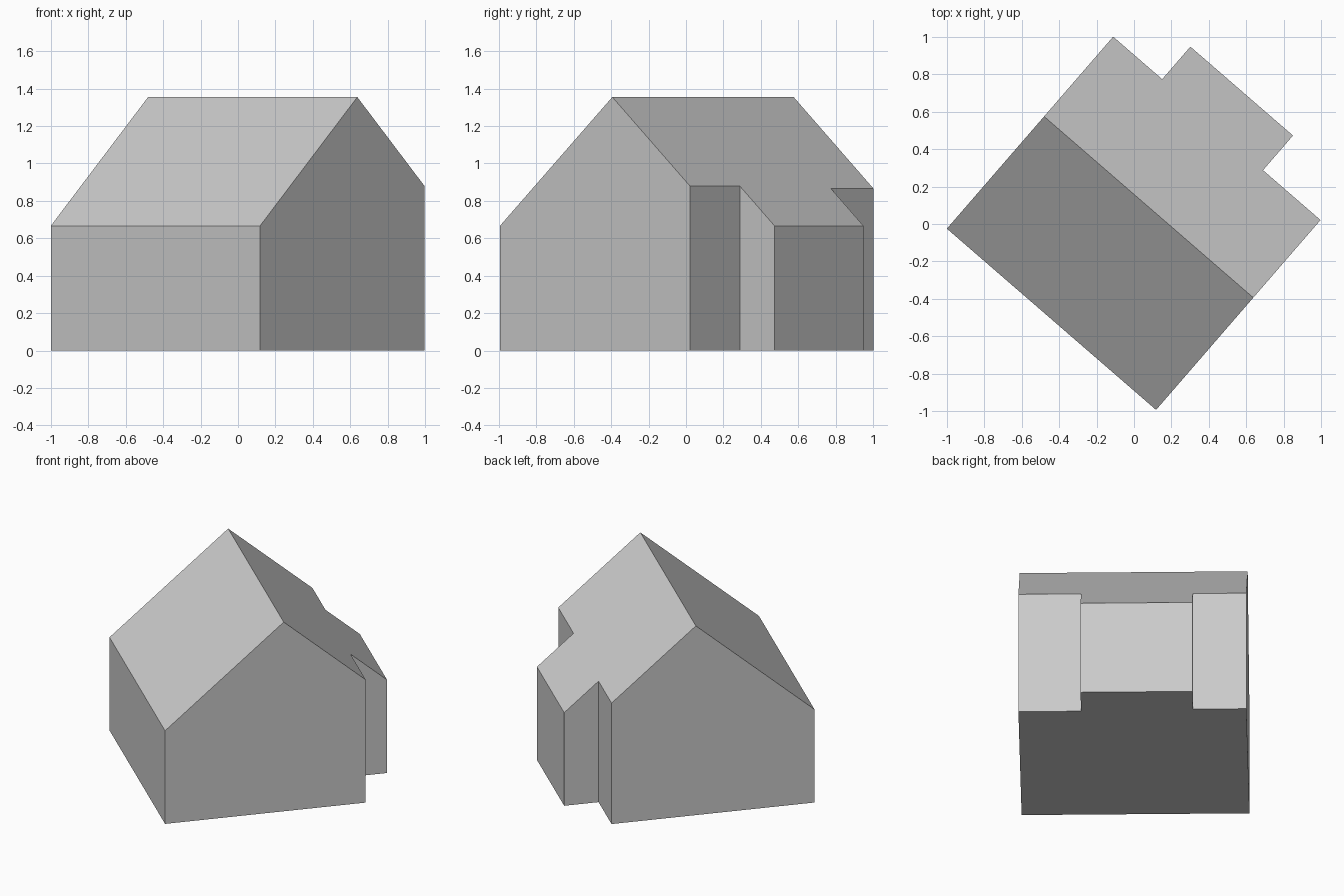
import bpy, bmesh, math
from mathutils import Matrix

if "Cube" in bpy.data.objects:
    bpy.data.objects.remove(bpy.data.objects["Cube"], do_unlink=True)

EAVES, RIDGE = 0.667, 1.355
FRONT, RIDGE_Y, BACK = -0.674, 0.12, 0.914
HALF = 0.74
SLOPE = (RIDGE - EAVES) / (RIDGE_Y - FRONT)

grey = bpy.data.materials.new("plain_grey")
grey.use_nodes = True
colour = (0.6, 0.6, 0.6, 1)
grey.diffuse_color = colour
grey.node_tree.nodes["Principled BSDF"].inputs["Base Color"].default_value = colour

# Footprint with a middle bay projecting at the back
footprint = [(-HALF, FRONT), (HALF, FRONT), (HALF, 0.669), (0.333, 0.669),
             (0.333, BACK), (-0.393, BACK), (-0.393, 0.684), (-HALF, 0.684)]
bm = bmesh.new()
base = bm.faces.new([bm.verts.new((x, y, 0)) for x, y in footprint])

# Walls raised from the footprint
raised = bmesh.ops.extrude_face_region(bm, geom=[base], use_keep_orig=True)
top = [g for g in raised["geom"] if isinstance(g, bmesh.types.BMFace)]
bmesh.ops.translate(bm, vec=(0, 0, 1),
                    verts=list({v for f in top for v in f.verts}))

# Ridge cut across the top, then the gable roof slopes
rim = list({e for f in top for e in f.edges})
bmesh.ops.bisect_plane(bm, geom=top + rim, plane_co=(0, RIDGE_Y, 0),
                       plane_no=(0, 1, 0))
for v in bm.verts:
    if v.co.z > 0.5:
        v.co.z = RIDGE - SLOPE * abs(v.co.y - RIDGE_Y)
bmesh.ops.recalc_face_normals(bm, faces=bm.faces)

# Turn the building on its plot
bm.transform(Matrix.Rotation(math.radians(-40.9), 4, "Z"))
mesh = bpy.data.meshes.new("gabled_house")
bm.to_mesh(mesh)
bm.free()
mesh.materials.append(grey)
house = bpy.data.objects.new("gabled_house", mesh)
bpy.context.collection.objects.link(house)
